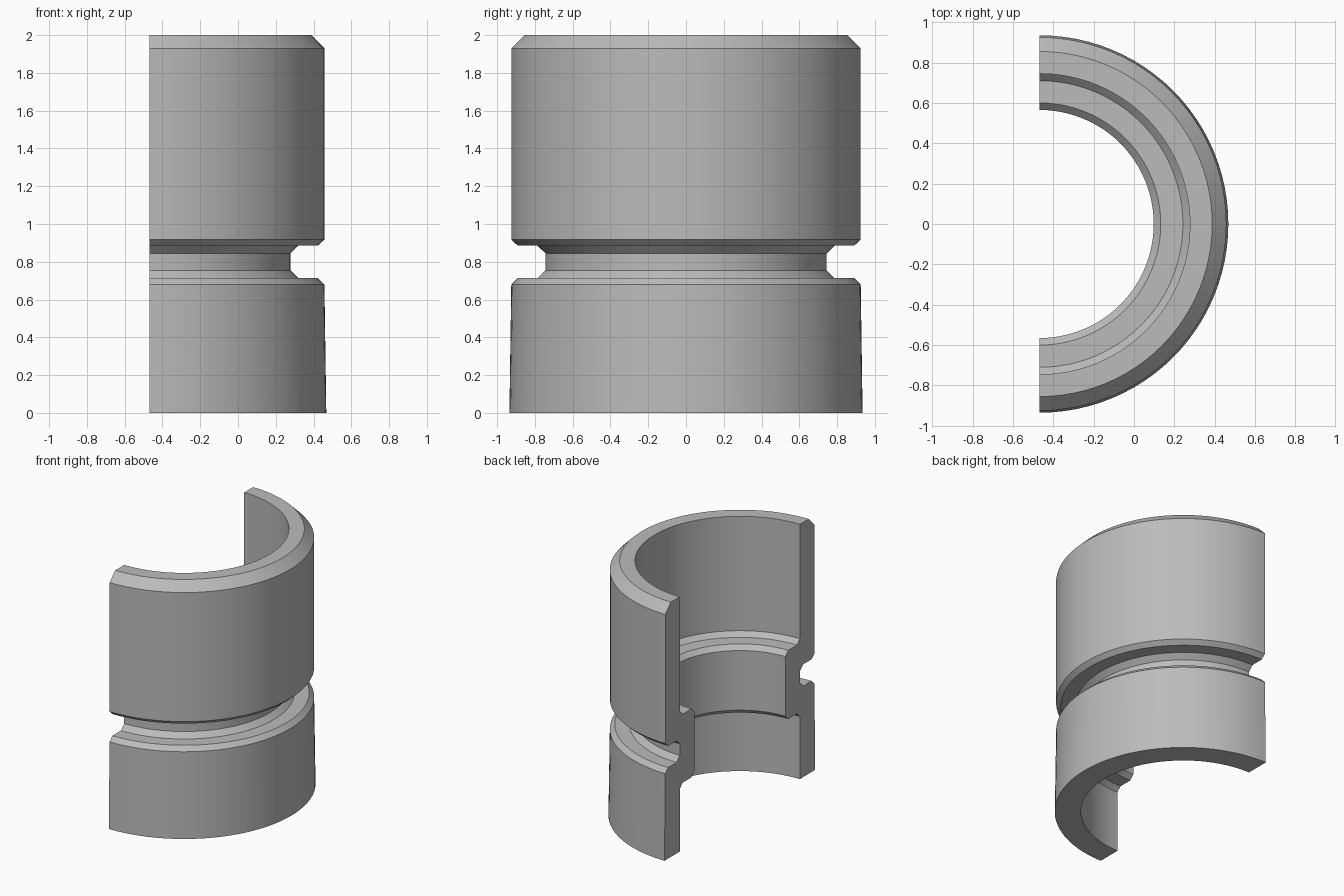
import bpy
import bmesh
from math import sin, cos, pi, radians

cube = bpy.data.objects.get("Cube")
if cube:
    bpy.data.objects.remove(cube, do_unlink=True)

# Plain grey material
grey = bpy.data.materials.new("plain grey")
grey.use_nodes = True
colour = (0.5, 0.5, 0.5, 1)
grey.diffuse_color = colour
grey.node_tree.nodes["Principled BSDF"].inputs["Base Color"].default_value = colour

# Wall section as (radius, height): outside going up, then bore going down
outside = [(0.935, 0), (0.925, 0.68), (0.89, 0.715), (0.785, 0.715),
           (0.745, 0.755), (0.745, 0.845), (0.785, 0.885), (0.89, 0.885),
           (0.925, 0.917), (0.925, 1.93), (0.855, 2)]
bore = [(0.745, 2), (0.745, 1.102), (0.71, 1.066), (0.6, 1.066), (0.565, 1.03),
        (0.565, 0.562), (0.6, 0.527), (0.71, 0.527), (0.745, 0.491), (0.745, 0)]
section = outside + bore

STEPS = 48
AXIS_X = -0.4675


def half_revolve(name, profile):
    """Sweep a closed section through half a turn and cap both cut ends."""
    bm = bmesh.new()
    rings = []
    for i in range(STEPS + 1):
        a = -pi / 2 + pi * i / STEPS
        rings.append([bm.verts.new((AXIS_X + r * cos(a), r * sin(a), z))
                      for r, z in profile])
    n = len(profile)
    for a, b in zip(rings, rings[1:]):
        for j in range(n):
            k = (j + 1) % n
            bm.faces.new((a[j], b[j], b[k], a[k]))
    bm.faces.new(rings[0])
    bm.faces.new(rings[-1][::-1])
    bmesh.ops.recalc_face_normals(bm, faces=bm.faces)
    mesh = bpy.data.meshes.new(name)
    bm.to_mesh(mesh)
    bm.free()
    obj = bpy.data.objects.new(name, mesh)
    bpy.context.collection.objects.link(obj)
    return obj


# Half sleeve with an outer groove and a stepped bore
sleeve = half_revolve("half_sleeve", section)
sleeve.data.materials.append(grey)
bpy.ops.object.select_all(action='DESELECT')
sleeve.select_set(True)
bpy.context.view_layer.objects.active = sleeve
bpy.ops.object.shade_smooth_by_angle(angle=radians(30))
